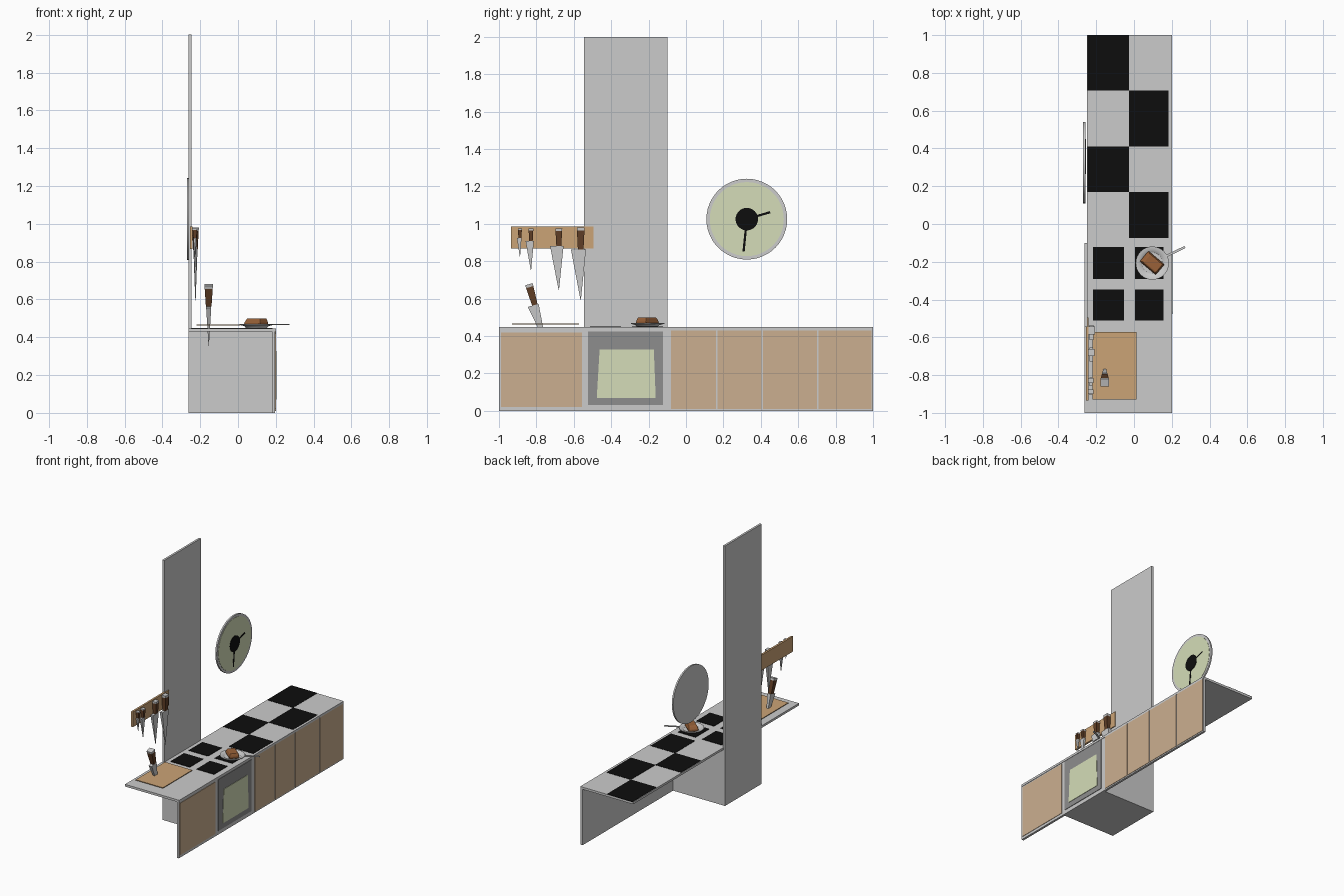
import bpy, bmesh, math
from mathutils import Matrix, Vector

if "Cube" in bpy.data.objects:
    bpy.data.objects.remove(bpy.data.objects["Cube"])


def material(name, r, g, b):
    m = bpy.data.materials.new(name)
    m.diffuse_color = (r, g, b, 1)
    m.use_nodes = True
    m.node_tree.nodes["Principled BSDF"].inputs["Base Color"].default_value = m.diffuse_color
    return m


BLACK = material("black", 0.004, 0.004, 0.004)
TAN = material("door_wood", 0.6, 0.43, 0.28)
BOARD = material("board_wood", 0.6, 0.37, 0.18)
BROWN = material("handle_wood", 0.12, 0.05, 0.02)
MEAT = material("roast", 0.32, 0.12, 0.04)
GLASS = material("pale_green", 0.66, 0.72, 0.48)
DARK = material("oven_grey", 0.27, 0.27, 0.27)


def finish(name, bm, mat=None, smooth=False):
    bmesh.ops.recalc_face_normals(bm, faces=bm.faces)
    me = bpy.data.meshes.new(name)
    bm.to_mesh(me)
    bm.free()
    ob = bpy.data.objects.new(name, me)
    bpy.context.collection.objects.link(ob)
    if mat:
        me.materials.append(mat)
    if smooth:
        bpy.ops.object.select_all(action='DESELECT')
        ob.select_set(True)
        bpy.context.view_layer.objects.active = ob
        bpy.ops.object.shade_smooth_by_angle(angle=math.radians(35))
    return ob


def loft(name, rings, mat=None, matrix=None):
    """Closed solid through four-sided rings."""
    bm = bmesh.new()
    rows = [[bm.verts.new(p) for p in r] for r in rings]
    for a, b in zip(rows, rows[1:]):
        for i in range(4):
            j = (i + 1) % 4
            bm.faces.new((a[i], a[j], b[j], b[i]))
    bm.faces.new(rows[0])
    bm.faces.new(rows[-1])
    if matrix:
        bm.transform(matrix)
    return finish(name, bm, mat)


def rect(x0, x1, y0, y1, z):
    return [(x0, y0, z), (x1, y0, z), (x1, y1, z), (x0, y1, z)]


def box(name, x0, x1, y0, y1, z0, z1, mat=None, matrix=None):
    return loft(name, [rect(x0, x1, y0, y1, z0), rect(x0, x1, y0, y1, z1)], mat, matrix)


def disc(name, r, x0, x1, y, z, mat=None):
    bm = bmesh.new()
    bmesh.ops.create_cone(bm, cap_ends=True, segments=48, radius1=r, radius2=r, depth=x1 - x0)
    bm.transform(Matrix.Translation(((x0 + x1) / 2, y, z)) @ Matrix.Rotation(math.pi / 2, 4, 'Y'))
    return finish(name, bm, mat, True)


# Tall back panel, oven body and worktops
box("back_panel", -0.262, -0.246, -0.545, -0.1, 0, 2)
box("oven_body", -0.246, 0.18, -0.545, -0.1, 0, 0.43)
box("worktop_left", -0.262, 0.2, -1, -0.545, 0.43, 0.447)
box("worktop_oven", -0.246, 0.2, -0.545, -0.1, 0.43, 0.447)
box("worktop_right", -0.25, 0.2, -0.1, 1, 0.43, 0.447)

# Cupboard fronts
box("left_door", 0.18, 0.197, -1, -0.55, 0, 0.43)
box("left_door_inset", 0.197, 0.2, -0.99, -0.557, 0.02, 0.42, TAN)
box("right_door_frame", 0.18, 0.197, -0.095, 1, 0, 0.43)
edges = [-0.085, 0.165, 0.408, 0.705, 0.997]
for i, (a, b) in enumerate(zip(edges, edges[1:])):
    box(f"right_door_{i}", 0.197, 0.2, a + 0.004, b - 0.004, 0.01, 0.43, TAN)

# Oven door with tapered window
box("oven_front", 0.18, 0.197, -0.55, -0.095, 0, 0.43)
box("oven_door", 0.197, 0.201, -0.525, -0.122, 0.03, 0.425, DARK)
loft("oven_window", [rect(0.2, 0.204, -0.477, -0.162, 0.07),
                     rect(0.2, 0.204, -0.462, -0.172, 0.328)], GLASS)

# Chequered tiles and hob plates
rows = [-0.075, 0.17, 0.41, 0.707, 1.0]
for i, (a, b) in enumerate(zip(rows, rows[1:])):
    x0, x1 = (-0.026, 0.182) if i % 2 == 0 else (-0.246, -0.026)
    box(f"tile_{i}", x0, x1, a, b, 0.445, 0.449, BLACK)
for i, (x0, x1) in enumerate([(-0.217, -0.052), (0.005, 0.155)]):
    for j, (y0, y1) in enumerate([(-0.29, -0.123), (-0.512, -0.347)]):
        box(f"hob_plate_{i}{j}", x0, x1, y0, y1, 0.445, 0.45, BLACK)

# Chopping board and knife rack
box("chopping_board", -0.22, 0.012, -0.93, -0.573, 0.462, 0.467, BOARD)
box("knife_rack", -0.255, -0.24, -0.935, -0.495, 0.867, 0.985, BOARD)


# Knives, built from the butt downwards
def knife(name, loc, handle, blade, w, bw, t, tilt=0):
    m = Matrix.Translation(loc) @ Matrix.Rotation(tilt, 4, 'X')

    def sec(z, x, y):
        return rect(-x, x, -y, y, z)
    h = handle * 0.14
    loft(name + "_butt", [sec(0, t / 2, w / 2), sec(-h, t * .47, w * .48)], None, m)
    loft(name + "_handle", [sec(-h, t * .47, w * .48), sec(-handle, t * .33, w * .36)], BROWN, m)
    loft(name + "_blade", [rect(-t * .3, t * .3, -bw * .65, bw * .35, -handle),
                           rect(-.001, .001, -.001, .001, -handle - blade)], None, m)


knife("knife_1", (-0.228, -0.888, 0.975), 0.05, 0.1, 0.022, 0.025, 0.025)
knife("knife_2", (-0.228, -0.829, 0.975), 0.068, 0.155, 0.026, 0.044, 0.028)
knife("knife_3", (-0.226, -0.68, 0.976), 0.095, 0.235, 0.037, 0.072, 0.034)
knife("knife_4", (-0.225, -0.563, 0.98), 0.118, 0.27, 0.042, 0.08, 0.036)
knife("standing_knife", (-0.155, -0.84, 0.677), 0.115, 0.22, 0.042, 0.06, 0.045, 0.28)

# Wall clock
CY, CZ = 0.325, 1.025
disc("clock_case", 0.216, -0.27, -0.258, CY, CZ)
disc("clock_face", 0.198, -0.258, -0.256, CY, CZ, GLASS)
disc("clock_hub", 0.06, -0.256, -0.253, CY, CZ, BLACK)
for name, length, ang in [("hour_hand", 0.13, 0.29), ("minute_hand", 0.173, -1.67)]:
    m = Matrix.Translation((0, CY, CZ)) @ Matrix.Rotation(ang, 4, 'X')
    box(name, -0.257, -0.254, 0, length, -0.006, 0.006, BLACK, m)

# Frying pan, turned from a profile
PX, PY = 0.097, -0.207
bm = bmesh.new()
profile = [(0, .45), (.056, .45), (.064, .459), (.088, .465), (.088, .469),
           (.07, .468), (.056, .458), (0, .458)]
vs = [bm.verts.new((r, 0, z)) for r, z in profile]
es = [bm.edges.new(p) for p in zip(vs, vs[1:])]
bmesh.ops.spin(bm, geom=vs + es, axis=(0, 0, 1), cent=(0, 0, 0), steps=32, angle=math.tau)
bmesh.ops.remove_doubles(bm, verts=bm.verts, dist=1e-5)
bm.transform(Matrix.Translation((PX, PY, 0)))
finish("frying_pan", bm, None, True)
turn = Matrix.Translation((PX, PY, 0)) @ Matrix.Rotation(0.46, 4, 'Z')
box("pan_handle", 0.08, 0.193, -0.006, 0.006, 0.464, 0.47, None, turn)

# Roast in the pan
turn = Matrix.Translation((PX, PY, 0)) @ Matrix.Rotation(-0.7, 4, 'Z')
roast = loft("roast", [rect(-.055, .05, -.033, .033, .458), rect(-.058, .055, -.036, .036, .475),
                       rect(-.042, .048, -.028, .03, .5)], MEAT, turn)
bev = roast.modifiers.new("rounding", 'BEVEL')
bev.width = 0.006
bev.segments = 2
